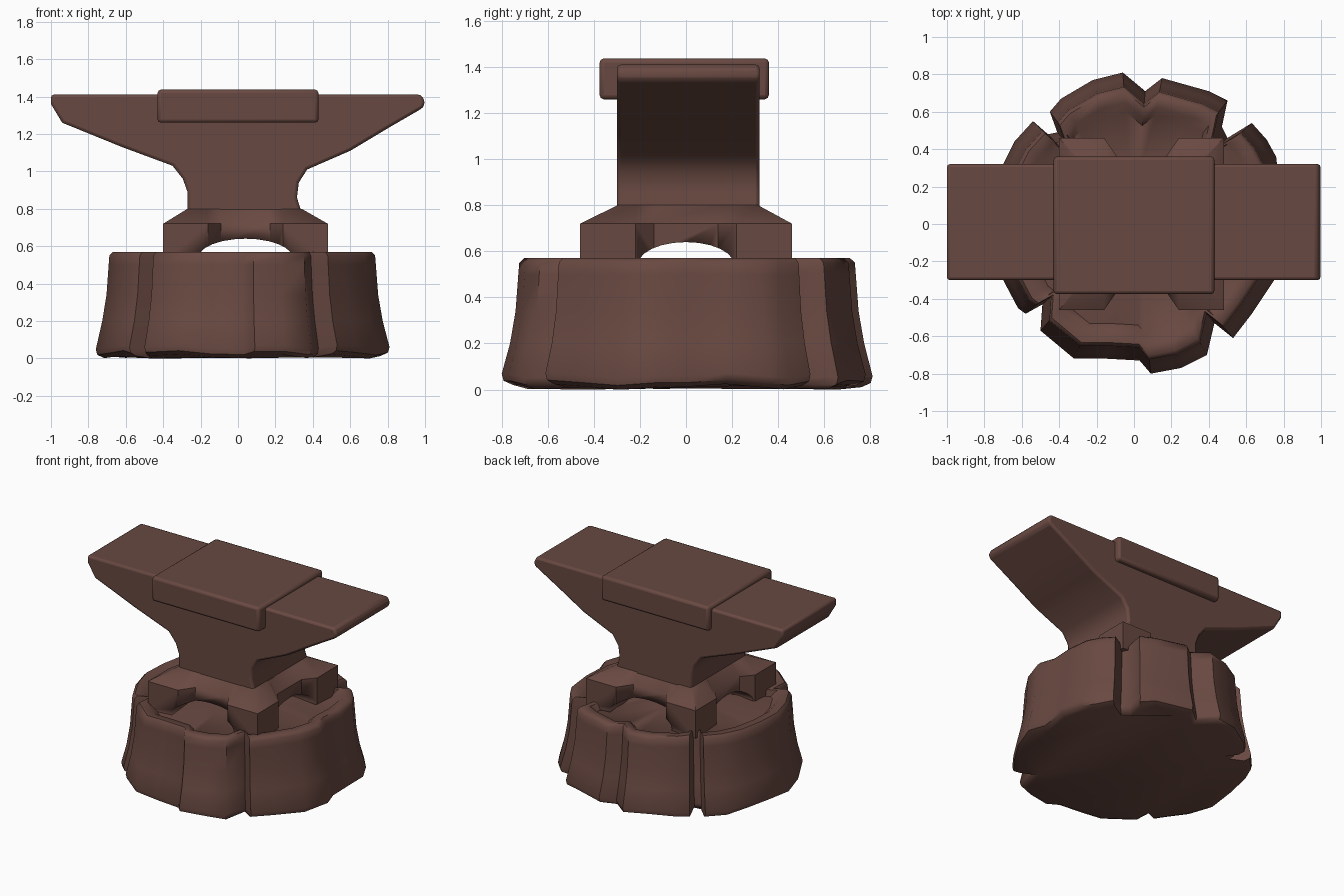
import bpy, bmesh, math

if "Cube" in bpy.data.objects:
    bpy.data.objects.remove(bpy.data.objects["Cube"])

brown = bpy.data.materials.new("dark brown")
brown.diffuse_color = (0.14, 0.066, 0.053, 1)
brown.use_nodes = True
brown.node_tree.nodes["Principled BSDF"].inputs["Base Color"].default_value = brown.diffuse_color


def finish(name, bm, bevel=0.0, angle=40):
    bmesh.ops.recalc_face_normals(bm, faces=bm.faces[:])
    mesh = bpy.data.meshes.new(name)
    bm.to_mesh(mesh)
    bm.free()
    mesh.materials.append(brown)
    ob = bpy.data.objects.new(name, mesh)
    bpy.context.collection.objects.link(ob)
    bpy.ops.object.select_all(action='DESELECT')
    ob.select_set(True)
    bpy.context.view_layer.objects.active = ob
    bpy.ops.object.shade_smooth_by_angle(angle=math.radians(angle))
    if bevel:
        mod = ob.modifiers.new("soft edges", 'BEVEL')
        mod.width = bevel
        mod.segments = 2
        mod.limit_method = 'ANGLE'
        mod.angle_limit = math.radians(40)
    return ob


def loft(rings, cap_start=True, cap_end=True):
    bm = bmesh.new()
    loops = [[bm.verts.new(p) for p in ring] for ring in rings]
    n = len(loops[0])
    for a, b in zip(loops, loops[1:]):
        for i in range(n):
            j = (i + 1) % n
            bm.faces.new((a[i], a[j], b[j], b[i]))
    if cap_start:
        bm.faces.new(loops[0][::-1])
    if cap_end:
        bm.faces.new(loops[-1])
    return bm, loops


# Stump: stepped bark outline, flared at the foot, recessed wood on top
outline = [(0.77, 0.0), (0.78, 0.18), (0.76, 0.36), (0.71, 0.45), (0.63, 0.54),
           (0.50, 0.46), (0.47, 0.52), (0.50, 0.66), (0.40, 0.71), (0.15, 0.78),
           (0.06, 0.71), (-0.06, 0.81), (-0.22, 0.77), (-0.39, 0.67), (-0.45, 0.60),
           (-0.41, 0.49), (-0.46, 0.48), (-0.54, 0.55), (-0.64, 0.44), (-0.71, 0.30),
           (-0.75, 0.10), (-0.76, -0.10), (-0.71, -0.28), (-0.62, -0.45),
           (-0.58, -0.48), (-0.49, -0.43), (-0.50, -0.57), (-0.32, -0.72),
           (-0.15, -0.72), (0.03, -0.73), (0.09, -0.80), (0.25, -0.77),
           (0.39, -0.70), (0.43, -0.53), (0.53, -0.61), (0.63, -0.48),
           (0.75, -0.30), (0.81, -0.12)]
levels = [(0.94, 0.012), (0.99, 0.03), (1.0, 0.06), (0.955, 0.2), (0.925, 0.34),
          (0.91, 0.5), (0.905, 0.55), (0.88, 0.57), (0.80, 0.565), (0.74, 0.52)]
rings = []
for s, z in levels:
    wobble = 0.012 if z < 0.1 else 0.0
    rings.append([(x * s, y * s, z + wobble * math.sin(i * 1.7))
                  for i, (x, y) in enumerate(outline)])
rings.append([(x * 0.35, y * 0.35, 0.55) for x, y in outline])
bm, _ = loft(rings)
finish("stump", bm, angle=50)

# Anvil body: side profile with two long ends, extruded across y
profile = [(-1.0, 1.41), (-1.0, 1.36), (-0.94, 1.26), (-0.62, 1.13), (-0.35, 1.03),
           (-0.295, 0.96), (-0.27, 0.89), (-0.27, 0.68), (0.34, 0.68), (0.34, 0.78),
           (0.315, 0.86), (0.325, 0.94), (0.37, 1.01), (0.60, 1.11), (0.80, 1.23),
           (0.99, 1.34), (1.0, 1.37), (0.98, 1.41)]
bm, _ = loft([[(x, y, z) for x, z in profile] for y in (-0.30, 0.32)])
finish("anvil_body", bm, 0.022)

# Striking plate: wider slab across the top
slab = [(-0.43, -0.375), (0.43, -0.375), (0.43, 0.36), (-0.43, 0.36)]
bm, _ = loft([[(x, y, z) for x, y in slab] for z in (1.26, 1.437)])
finish("striking_plate", bm, 0.018)

# Anvil base: four corner feet with notches between, drawn in to the waist
quarter = [(0.37, 0.14), (0.44, 0.22), (0.44, 0.46), (0.20, 0.46), (0.13, 0.36)]
plan = (quarter + [(-x, y) for x, y in quarter[::-1]]
        + [(-x, -y) for x, y in quarter] + [(x, -y) for x, y in quarter[::-1]])


def clamp(v, m):
    return max(-m, min(m, v))


rings = [[(x + 0.04, y, z) for x, y in plan] for z in (0.52, 0.72)]
rings.append([(clamp(x, 0.305) + 0.035, clamp(y, 0.305) + 0.008, 0.80) for x, y in plan])
bm, _ = loft(rings)
base = finish("anvil_base", bm)

# Arches under the base, cut through in both directions
for half, turn in ((0.25, 0), (0.21, math.pi / 2)):
    arc = [(half * math.cos(t * math.pi / 12), 0.54 + 0.10 * math.sin(t * math.pi / 12))
           for t in range(24)]
    c, s = math.cos(turn), math.sin(turn)
    bm, _ = loft([[(u * c - d * s + 0.04, u * s + d * c, z) for u, z in arc]
                  for d in (-0.7, 0.7)])
    cutter = finish("arch_cutter", bm)
    cutter.hide_render = True
    mod = base.modifiers.new("arch", 'BOOLEAN')
    mod.operation = 'DIFFERENCE'
    mod.solver = 'EXACT'
    mod.object = cutter
    bpy.context.view_layer.objects.active = base
    bpy.ops.object.modifier_apply(modifier=mod.name)
    bpy.data.objects.remove(cutter)
